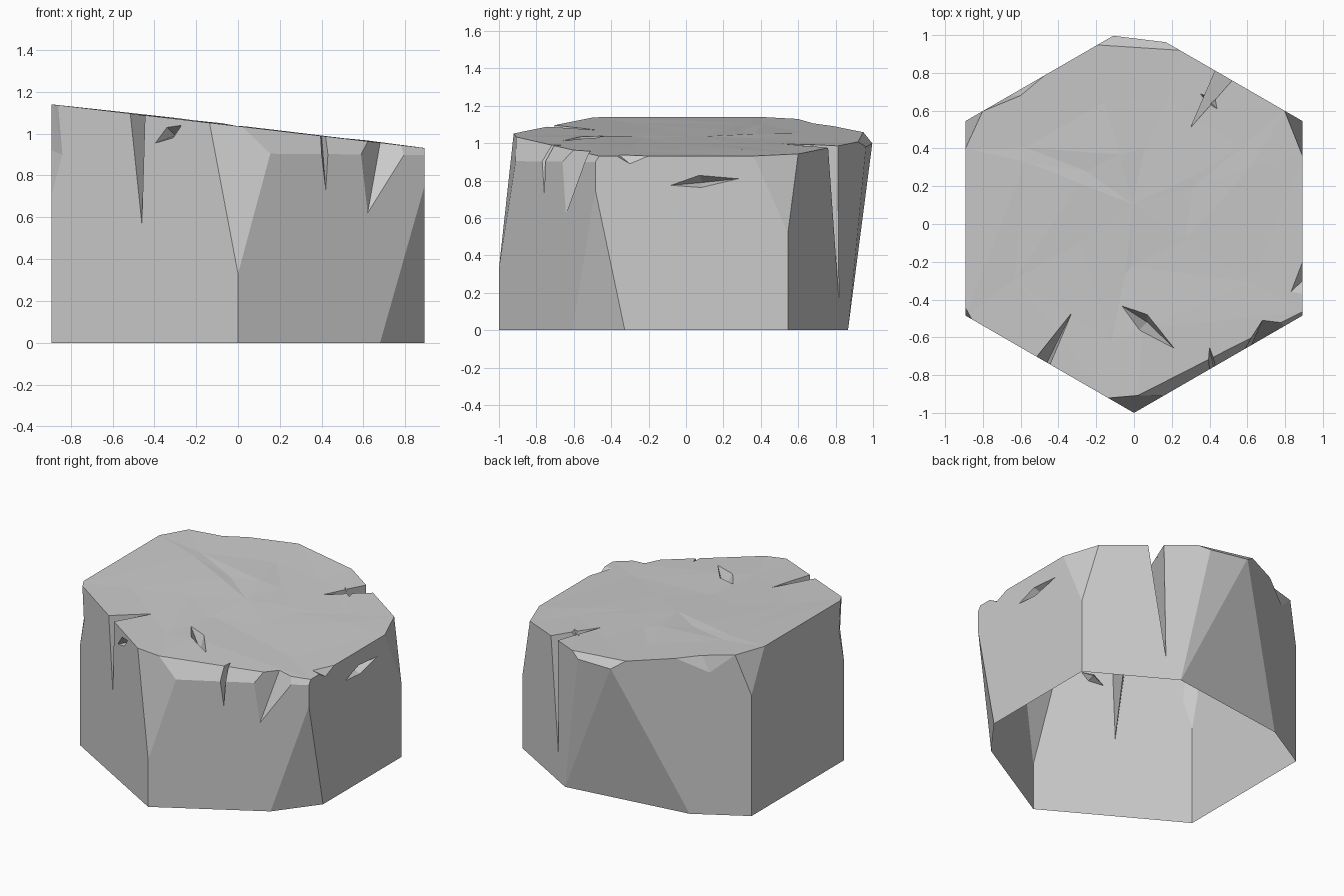
import bpy, bmesh, math, random
from mathutils import Vector as V

if "Cube" in bpy.data.objects:
    bpy.data.objects.remove(bpy.data.objects["Cube"])

random.seed(4)


def right_wall(x, z):            # point on the front walls (either side)
    return (x, -1.0 + 0.577 * abs(x), z)


def top(x, y, dz=0):             # point on the sloping top
    return (x, y, 1.036 - 0.117 * x + dz)


def hull(points):
    """New bmesh holding the convex hull of the points."""
    b = bmesh.new()
    for p in points:
        b.verts.new(p)
    bmesh.ops.remove_doubles(b, verts=b.verts[:], dist=1e-4)
    bmesh.ops.convex_hull(b, input=b.verts[:])
    loose = [v for v in b.verts if not v.link_faces]
    bmesh.ops.delete(b, geom=loose, context='VERTS')
    bmesh.ops.recalc_face_normals(b, faces=b.faces[:])
    return b


def slice_off(points, a, b, c):
    """Cut a convex solid by the plane through three points, keep the core."""
    a, b, c = V(a), V(b), V(c)
    n = (b - a).cross(c - a).normalized()
    if n.dot(a - V((0, 0, 0.5))) < 0:
        n = -n
    bm = hull(points)
    bmesh.ops.bisect_plane(bm, geom=bm.verts[:] + bm.edges[:] + bm.faces[:],
                           plane_co=a, plane_no=n, dist=1e-5, clear_outer=True)
    kept = [v.co.copy() for v in bm.verts]
    bm.free()
    return kept


# hexagonal column
corners = [math.radians(30 + 60 * i) for i in range(6)]
solid = [V((1.03 * math.cos(t), 0.03 + 1.03 * math.sin(t), z)) for t in corners for z in (0, 1.5)]

# large broken facets, then the sloping top
facets = [
    [(0.68, -0.607, 0), (0.89, -0.33, 0), (0.892, -0.485, 0.75)],
    [(0, -1, 0.33), (-0.135, -0.922, 1.045), (0.155, -0.91, 0.91)],
    [(0.155, -0.91, 0.905), (0.6, -0.654, 0.9), (0.35, -0.74, 0.995)],
    [(0.336, 0.866, 0), (-0.55, 0.743, 0), (-0.11, 0.996, 1.0)],
    [(0.336, 0.866, 0), (-0.11, 0.998, 1.02), (0.175, 0.96, 0.96)],
    [(-0.2, 0.95, 1.058), (0.25, 0.92, 1.006), (0, 0.985, 0.99)],
    [(-0.892, 0.4, 1.14), (-0.8, 0.6, 1.13), (-0.892, 0.545, 0.85)],
    [(0.892, 0.545, 0.52), (0.797, 0.6, 0.943), (0.892, 0.36, 0.932)],
    [top(0, 0), top(1, 0), top(0, 1)],
]
for f in facets:
    solid = slice_off(solid, *f)
bm = hull(solid)
bmesh.ops.dissolve_limit(bm, angle_limit=math.radians(0.3), verts=bm.verts[:], edges=bm.edges[:])

# slightly uneven top made of two rings and a hub
bm.normal_update()
cap = max(bm.faces, key=lambda f: f.normal.z * f.calc_area())
rim = list(cap.verts)
bmesh.ops.delete(bm, geom=[cap], context='FACES_ONLY')
mid = sum((v.co for v in rim), V()) / len(rim)
hub = bm.verts.new(mid)
ring, count = rim, len(rim)
for t in (0.68, 0.35):
    nxt = []
    for v in rim:
        x, y = [m + (c - m) * t + random.uniform(-.04, .04) for m, c in zip(mid.xy, v.co.xy)]
        nxt.append(bm.verts.new(top(x, y, random.uniform(-.008, .006))))
    for i in range(count):
        j = (i + 1) % count
        bm.faces.new((ring[i], ring[j], nxt[i]))
        bm.faces.new((ring[j], nxt[j], nxt[i]))
    ring = nxt
for i in range(count):
    bm.faces.new((ring[i], ring[(i + 1) % count], hub))
bmesh.ops.recalc_face_normals(bm, faces=bm.faces[:])
mesh = bpy.data.meshes.new("rock_column")
bm.to_mesh(mesh)
bm.free()
rock = bpy.data.objects.new("rock_column", mesh)
bpy.context.collection.objects.link(rock)
bpy.context.view_layer.objects.active = rock


def carve(points):
    """Subtract the convex hull of the points from the rock."""
    b = hull(points)
    me = bpy.data.meshes.new("chip_cutter")
    b.to_mesh(me)
    b.free()
    cutter = bpy.data.objects.new("chip_cutter", me)
    cutter.hide_render = True
    bpy.context.collection.objects.link(cutter)
    mod = rock.modifiers.new("carve", 'BOOLEAN')
    mod.operation, mod.solver, mod.object = 'DIFFERENCE', 'EXACT', cutter
    bpy.ops.object.modifier_apply(modifier=mod.name)
    bpy.data.objects.remove(cutter)


def crack(inner_pt, tip, a, b):  # wedge open at the rim
    i, t = V(inner_pt), V(tip)
    m = (i + t) / 2
    carve([i, t] + [m + (V(p) - m) * 1.5 for p in (a, b)])


def dent(apex, outline):         # shallow pit, outline on the surface
    m = V(apex)
    carve([m] + [m + (V(p) - m) * 1.3 for p in outline])


# cracks and notches along the rim
crack(top(-0.33, -0.47), right_wall(-0.46, 0.57), right_wall(-0.515, 1.095), right_wall(-0.445, 1.087))
crack((0.4, -0.655, 0.989), right_wall(0.42, 0.73), right_wall(0.39, 0.99), right_wall(0.435, 0.985))
crack((0.68, -0.51, 0.957), right_wall(0.62, 0.62), right_wall(0.585, 0.93), right_wall(0.82, 0.94))
crack((0.83, -0.36, 0.939), (0.892, -0.3, 0.89), (0.892, -0.37, 0.932), (0.892, -0.2, 0.932))
crack(top(0.3, 0.51), (0.42, 0.818, 0.16), top(0.43, 0.81), top(0.52, 0.76))
crack(top(-0.6, 0.68), (-0.66, 0.679, 1.0), top(-0.8, 0.598), top(-0.47, 0.789))

# chipped left front corner
carve([(-0.865, -0.5, 1.2), (-0.892, -0.45, 1.2), (-0.84, -0.515, 0.9),
       (-0.892, -0.43, 0.92), (-0.892, -0.485, 0.7), (-1.0, -0.6, 0.9), (-1.0, -0.6, 1.2)])

# small pits
dent(top(0.07, -0.52, -0.09), [top(-0.07, -0.43), top(0.07, -0.48), top(0.21, -0.655), top(0.03, -0.56)])
dent((0.82, 0.09, 0.79), [(0.892, -0.08, 0.775), (0.892, 0.07, 0.828), (0.892, 0.28, 0.81), (0.892, 0.08, 0.763)])
dent((-0.30, -0.76, 0.99), [right_wall(-0.395, 0.955), right_wall(-0.34, 1.03),
                            right_wall(-0.27, 1.04), right_wall(-0.31, 0.98)])
dent(top(0.4, 0.65, -0.05), [top(0.35, 0.69), top(0.43, 0.66), top(0.44, 0.61), top(0.39, 0.64)])

# open underside
mesh = rock.data
bm = bmesh.new()
bm.from_mesh(mesh)
under = [f for f in bm.faces if all(abs(v.co.z) < 1e-4 for v in f.verts)]
bmesh.ops.delete(bm, geom=under, context='FACES')
bm.to_mesh(mesh)
bm.free()
for p in mesh.polygons:
    p.use_smooth = False
